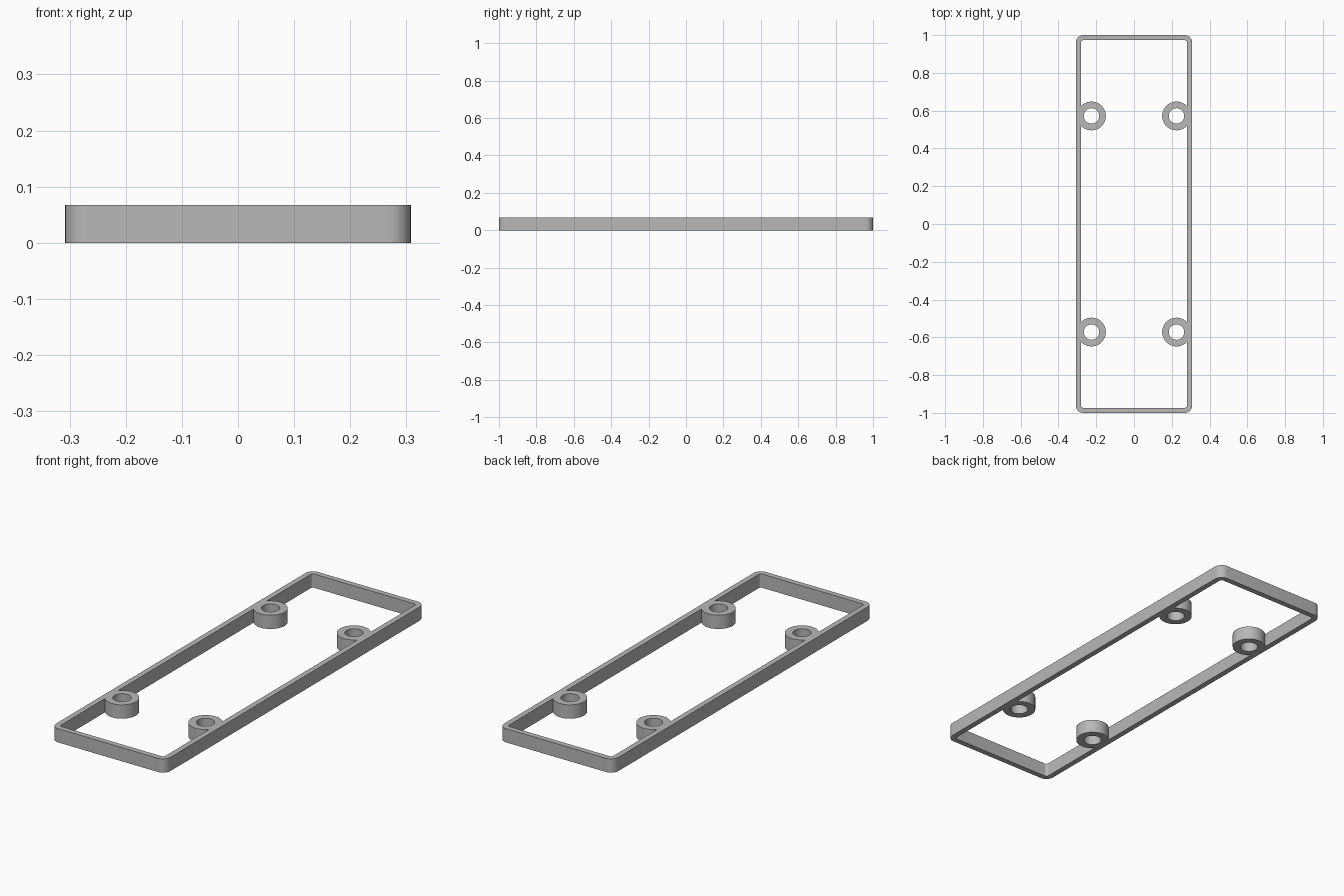
import bpy
import bmesh
from math import acos, cos, pi, sin

if "Cube" in bpy.data.objects:
    bpy.data.objects.remove(bpy.data.objects["Cube"])

HALF_X, HALF_Y, HEIGHT = 0.308, 1.0, 0.067
WALL, CORNER = 0.027, 0.04
BOSS_X, BOSS_Y, BOSS_R, HOLE_R = 0.225, 0.572, 0.076, 0.041


def arc(cx, cy, r, start, end, steps):
    angles = [start + (end - start) * i / steps for i in range(steps + 1)]
    return [(cx + r * cos(a), cy + r * sin(a)) for a in angles]


def mirror_quadrant(pts):
    """Complete a loop from its +x +y quarter."""
    half = pts + [(-x, y) for x, y in reversed(pts)]
    return half + [(-x, -y) for x, y in half]


def add_loop(curve, pts):
    spline = curve.splines.new("POLY")
    spline.points.add(len(pts) - 1)
    for point, (x, y) in zip(spline.points, pts):
        point.co = (x, y, 0, 1)
    spline.use_cyclic_u = True


curve = bpy.data.curves.new("frame_profile", "CURVE")
curve.dimensions = "2D"
curve.fill_mode = "BOTH"
curve.extrude = HEIGHT / 2

# Outer wall with rounded corners
add_loop(curve, mirror_quadrant(
    arc(HALF_X - CORNER, HALF_Y - CORNER, CORNER, 0, pi / 2, 10)))

# Inner wall, bulging inward around each screw boss
inner_x, inner_y, inner_r = HALF_X - WALL, HALF_Y - WALL, CORNER - WALL
meet = acos((inner_x - BOSS_X) / BOSS_R)
boss_edge = arc(BOSS_X, BOSS_Y, BOSS_R, -meet, meet - 2 * pi, 36)
inner_corner = arc(inner_x - inner_r, inner_y - inner_r, inner_r, 0, pi / 2, 8)
add_loop(curve, mirror_quadrant(boss_edge + inner_corner))

# Screw holes through the bosses
for sx in (-1, 1):
    for sy in (-1, 1):
        add_loop(curve, arc(sx * BOSS_X, sy * BOSS_Y, HOLE_R, 0, 2 * pi, 40)[:-1])

# Turn the extruded profile into one welded solid
helper = bpy.data.objects.new("frame_profile", curve)
bpy.context.collection.objects.link(helper)
bpy.context.view_layer.update()
mesh = bpy.data.meshes.new_from_object(
    helper.evaluated_get(bpy.context.evaluated_depsgraph_get()))
bpy.data.objects.remove(helper)

bm = bmesh.new()
bm.from_mesh(mesh)
bmesh.ops.remove_doubles(bm, verts=bm.verts, dist=0.0001)
bmesh.ops.recalc_face_normals(bm, faces=bm.faces)
bmesh.ops.translate(bm, verts=bm.verts, vec=(0, 0, HEIGHT / 2))
bm.to_mesh(mesh)
bm.free()

# Plain grey plastic
grey = bpy.data.materials.new("grey")
grey.use_nodes = True
color = (0.48, 0.48, 0.48, 1)
grey.diffuse_color = color
grey.node_tree.nodes["Principled BSDF"].inputs["Base Color"].default_value = color
mesh.materials.clear()
mesh.materials.append(grey)

frame = bpy.data.objects.new("mounting_frame", mesh)
bpy.context.collection.objects.link(frame)
bpy.ops.object.select_all(action="DESELECT")
frame.select_set(True)
bpy.context.view_layer.objects.active = frame
bpy.ops.object.shade_smooth_by_angle(angle=pi / 6)
